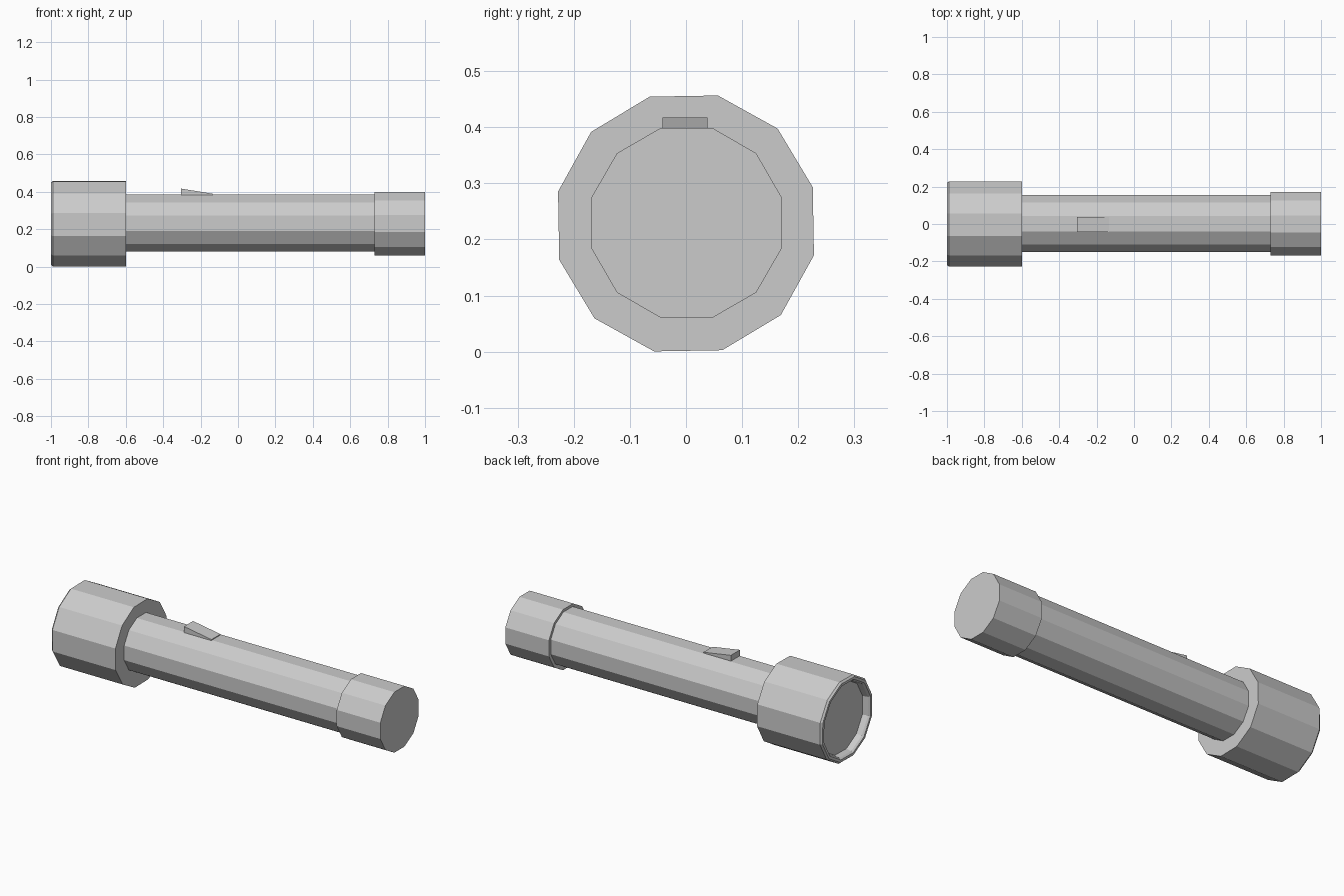
import bpy, bmesh
from math import cos, sin, radians

if "Cube" in bpy.data.objects:
    bpy.data.objects.remove(bpy.data.objects["Cube"])

SIDES = 12


def lathe(name, profile, cy, cz, twist=0.0):
    """Turn (x, radius) rings around the x axis, capping both ends."""
    bm = bmesh.new()
    rings = []
    for x, r in profile:
        ring = []
        for i in range(SIDES):
            a = radians(15 + twist + i * 360 / SIDES)
            ring.append(bm.verts.new((x, cy + r * cos(a), cz + r * sin(a))))
        rings.append(ring)
    for a, b in zip(rings, rings[1:]):
        for i in range(SIDES):
            j = (i + 1) % SIDES
            bm.faces.new((a[i], a[j], b[j], b[i]))
    bm.faces.new(rings[0])
    bm.faces.new(rings[-1])
    finish(name, bm)


def finish(name, bm):
    bmesh.ops.recalc_face_normals(bm, faces=bm.faces)
    mesh = bpy.data.meshes.new(name)
    bm.to_mesh(mesh)
    bm.free()
    bpy.context.collection.objects.link(bpy.data.objects.new(name, mesh))


# Lamp head: recessed lens, chamfered rim, flat back
lathe("lamp_head", [(-0.96, 0.198), (-0.99, 0.204), (-1.0, 0.212), (-1.0, 0.226),
                    (-0.99, 0.235), (-0.6, 0.235)], 0.0, 0.2285, 1.0)

# Handle tube
lathe("handle", [(-0.6, 0.158), (0.73, 0.158)], 0.002, 0.232)

# Tail cap
lathe("tail_cap", [(0.73, 0.1755), (1.0, 0.1755)], 0.001, 0.2295)

# Sloped switch: wedge profile extruded across y
bm = bmesh.new()
profile = [(-0.305, 0.378), (-0.135, 0.378), (-0.135, 0.389), (-0.305, 0.417)]
face = bm.faces.new([bm.verts.new((x, -0.042, z)) for x, z in profile])
ext = bmesh.ops.extrude_face_region(bm, geom=[face])["geom"]
bmesh.ops.translate(bm, vec=(0, 0.08, 0),
                    verts=[v for v in ext if isinstance(v, bmesh.types.BMVert)])
finish("switch", bm)
